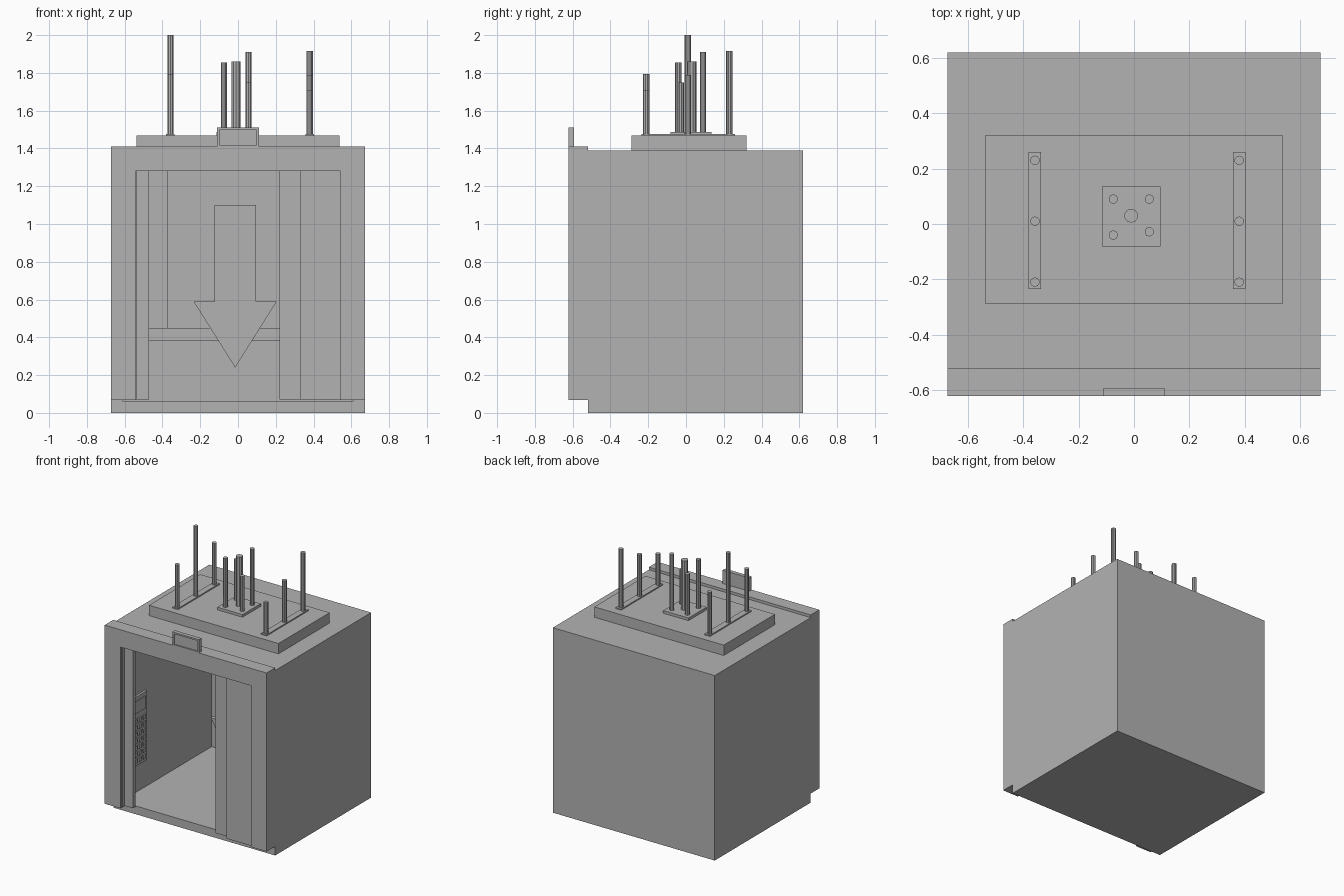
import bpy
import bmesh
from mathutils import Matrix, Vector

cube = bpy.data.objects.get("Cube")
if cube:
    bpy.data.objects.remove(cube)

GREY = (0.45, 0.45, 0.45, 1)
metal = bpy.data.materials.new("plain_grey")
metal.use_nodes = True
metal.diffuse_color = GREY
metal.node_tree.nodes["Principled BSDF"].inputs["Base Color"].default_value = GREY


def finish(name, bm):
    mesh = bpy.data.meshes.new(name)
    bm.to_mesh(mesh)
    bm.free()
    mesh.materials.append(metal)
    obj = bpy.data.objects.new(name, mesh)
    bpy.context.collection.objects.link(obj)
    return obj


def add_box(bm, x, y, z):
    lo, hi = Vector((x[0], y[0], z[0])), Vector((x[1], y[1], z[1]))
    matrix = Matrix.Translation((lo + hi) / 2) @ Matrix.Diagonal((*(hi - lo), 1))
    bmesh.ops.create_cube(bm, size=1, matrix=matrix)


def box(name, x, y, z):
    bm = bmesh.new()
    add_box(bm, x, y, z)
    return finish(name, bm)


def hollow_box(name, x, y, z, wall, depth):
    """Box whose front face is inset and pushed inwards."""
    bm = bmesh.new()
    add_box(bm, x, y, z)
    bm.normal_update()
    front = min(bm.faces, key=lambda f: f.calc_center_median().y)
    bmesh.ops.inset_region(bm, faces=[front], thickness=wall, use_even_offset=True)
    ring = bmesh.ops.extrude_face_region(bm, geom=[front])["geom"]
    moved = [v for v in ring if isinstance(v, bmesh.types.BMVert)]
    bmesh.ops.translate(bm, verts=moved, vec=(0, depth, 0))
    if front.is_valid:
        bmesh.ops.delete(bm, geom=[front], context="FACES_ONLY")
    bmesh.ops.recalc_face_normals(bm, faces=bm.faces[:])
    return finish(name, bm)


def prism(name, outline, y0, y1):
    """Outline in x and z, extruded along y."""
    bm = bmesh.new()
    face = bm.faces.new([bm.verts.new((x, y0, z)) for x, z in outline])
    geom = bmesh.ops.extrude_face_region(bm, geom=[face])["geom"]
    moved = [v for v in geom if isinstance(v, bmesh.types.BMVert)]
    bmesh.ops.translate(bm, verts=moved, vec=(0, y1 - y0, 0))
    bmesh.ops.recalc_face_normals(bm, faces=bm.faces[:])
    return finish(name, bm)


def rod(name, x, y, z0, z1, radius):
    bm = bmesh.new()
    bmesh.ops.create_cone(bm, cap_ends=True, segments=10, radius1=radius, radius2=radius,
                          depth=z1 - z0, matrix=Matrix.Translation((x, y, (z0 + z1) / 2)))
    return finish(name, bm)


# Cabin shell, open at the front
W = 0.673
hollow_box("cabin_shell", (-W, W), (-0.52, 0.62), (0, 1.39), 0.062, 1.08)

# Door surround: two jambs and a lintel
J = 0.542
prism("door_frame", [(-W, 0.068), (-W, 1.41), (W, 1.41), (W, 0.068),
                     (J, 0.068), (J, 1.28), (-J, 1.28), (-J, 0.068)], -0.622, -0.52)

# Sliding door leaves, slid open to both sides
leaf_z = (0.07, 1.285)
box("left_outer_leaf", (0.33, 0.6), (-0.61, -0.582), leaf_z)
box("left_inner_leaf", (0.22, 0.5), (-0.58, -0.55), leaf_z)
box("right_outer_leaf", (-0.6, -0.535), (-0.61, -0.582), leaf_z)
box("right_inner_leaf", (-0.6, -0.47), (-0.575, -0.545), leaf_z)

# Floor indicator above the door
hollow_box("floor_indicator", (-0.11, 0.11), (-0.622, -0.592), (1.405, 1.51), 0.012, 0.01)

# Back wall panel and handrail
box("back_panel", (-0.375, 0.375), (0.545, 0.565), (0.42, 1.32))
box("handrail", (-0.5, 0.5), (0.5, 0.525), (0.38, 0.45))
for x in (-0.35, 0.35):
    box("handrail_bracket", (x - 0.02, x + 0.02), (0.52, 0.565), (0.4, 0.43))

# Down arrow hanging in the cabin
prism("down_arrow", [(-0.015, 0.24), (0.205, 0.59), (0.095, 0.59), (0.095, 1.1),
                     (-0.125, 1.1), (-0.125, 0.59), (-0.235, 0.59)], 0.01, 0.04)

# Control panel on the right wall, with screen and buttons
PX = -0.595
box("control_panel", (-0.62, PX), (-0.41, -0.23), (0.27, 0.79))
box("control_screen", (PX - 0.005, PX + 0.008), (-0.385, -0.255), (0.67, 0.76))
bm = bmesh.new()
for row in range(7):
    for col in range(3):
        y, z = -0.37 + col * 0.05, 0.31 + row * 0.05
        add_box(bm, (PX - 0.005, PX + 0.01), (y - 0.015, y + 0.015), (z - 0.015, z + 0.015))
finish("control_buttons", bm)

# Roof plinth with mounting plates
box("roof_plinth", (-0.538, 0.538), (-0.288, 0.32), (1.385, 1.468))
box("center_plate", (-0.115, 0.095), (-0.082, 0.135), (1.46, 1.488))

# Outer suspension rods: heights from front to back on each side
for side, x, tops in (("right", -0.358, (1.795, 2.0, 1.79)),
                      ("left", 0.38, (1.71, 1.79, 1.915))):
    box(side + "_rod_plate", (x - 0.023, x + 0.023), (-0.235, 0.26), (1.46, 1.477))
    for y, top in zip((-0.21, 0.01, 0.23), tops):
        rod(side + "_rod", x, y, 1.47, top, 0.017)

# Central cable cluster
for x, y, top, radius in ((-0.01, 0.03, 1.86, 0.025), (-0.075, -0.04, 1.855, 0.017),
                          (0.055, -0.028, 1.75, 0.017), (0.055, 0.09, 1.91, 0.017),
                          (-0.075, 0.09, 1.795, 0.017)):
    rod("center_cable", x, y, 1.48, top, radius)
